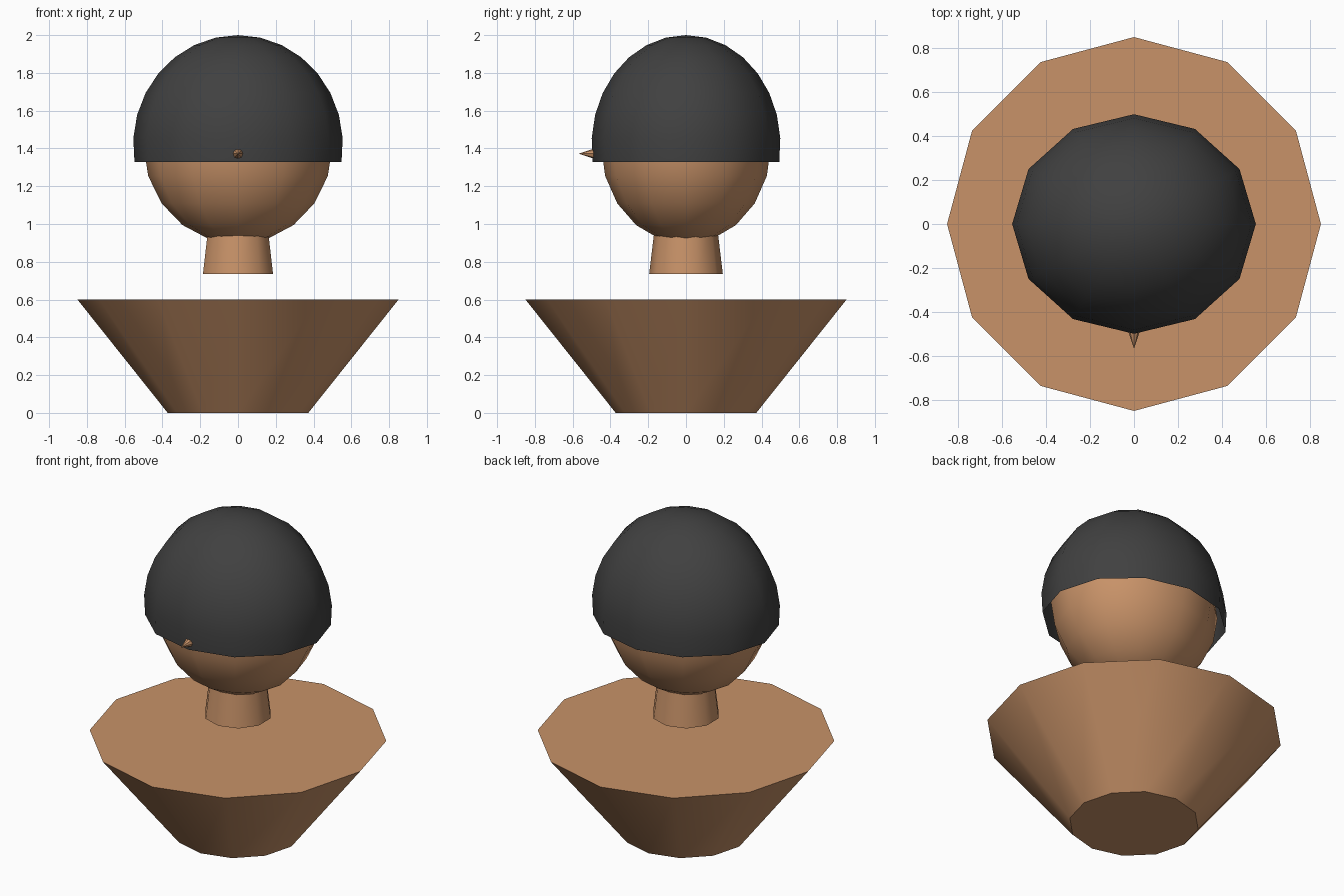
import bpy
import math

if "Cube" in bpy.data.objects:
    bpy.data.objects.remove(bpy.data.objects["Cube"])


def material(name, rgb):
    m = bpy.data.materials.new(name)
    m.diffuse_color = (*rgb, 1)
    m.use_nodes = True
    m.node_tree.nodes["Principled BSDF"].inputs["Base Color"].default_value = m.diffuse_color
    return m


skin = material("warm_tan", (0.58, 0.29, 0.14))
dark = material("charcoal", (0.052, 0.052, 0.052))


def lathe(name, profile, sides, mat, scale=(1, 1, 1), location=(0, 0, 0), rotation=(0, 0, 0)):
    """Revolve (radius, z) points about z; radius 0 makes a pole."""
    verts, rings, faces = [], [], []
    for r, z in profile:
        n = 1 if r < 1e-6 else sides
        rings.append([len(verts) + i for i in range(n)])
        for i in range(n):
            a = math.pi / 2 + 2 * math.pi * i / sides
            verts.append((r * math.cos(a) * scale[0], r * math.sin(a) * scale[1], z * scale[2]))
    for lo, hi in zip(rings, rings[1:]):
        for i in range(sides):
            j = (i + 1) % sides
            if len(lo) == 1:
                faces.append((lo[0], hi[j], hi[i]))
            elif len(hi) == 1:
                faces.append((lo[i], lo[j], hi[0]))
            else:
                faces.append((lo[i], lo[j], hi[j], hi[i]))
    return finish(name, verts, faces, rings, mat, location, rotation)


def finish(name, verts, faces, rings, mat, location, rotation):
    # flat caps close every part except the open hair shell
    if name != "hair":
        if len(rings[0]) > 1:
            faces.append(tuple(reversed(rings[0])))
        if len(rings[-1]) > 1:
            faces.append(tuple(rings[-1]))
    mesh = bpy.data.meshes.new(name)
    mesh.from_pydata(verts, [], faces)
    mesh.materials.append(mat)
    ob = bpy.data.objects.new(name, mesh)
    bpy.context.collection.objects.link(ob)
    ob.location, ob.rotation_euler = location, rotation
    bpy.ops.object.select_all(action='DESELECT')
    ob.select_set(True)
    bpy.context.view_layer.objects.active = ob
    bpy.ops.object.shade_smooth_by_angle(angle=math.radians(40))
    return ob


def arc(start, end, steps):
    """Unit circle profile, angles in degrees from the top pole."""
    angles = [math.radians(start + (end - start) * i / steps) for i in range(steps + 1)]
    return [(math.sin(a), math.cos(a)) for a in angles]


# shoulders: flared block
lathe("shoulders", [(0.372, 0), (0.85, 0.6)], 12, skin)

# neck floats above the shoulders and runs up into the head
lathe("neck", [(0.195, 0.735), (0.165, 0.985)], 10, skin)

# head
lathe("head", arc(180, 0, 10), 12, skin, scale=(0.5, 0.45, 0.52), location=(0, 0, 1.415))

# hair: open shell reaching a little below its widest point
lathe("hair", arc(99, 0, 8), 12, dark, scale=(0.555, 0.5, 0.58), location=(0, 0, 1.42))

# nose: cone pointing to the front through the hair
lathe("nose", [(0.05, 0), (0, 0.15)], 8, skin,
      location=(0, -0.418, 1.372), rotation=(math.pi / 2, 0, 0))
